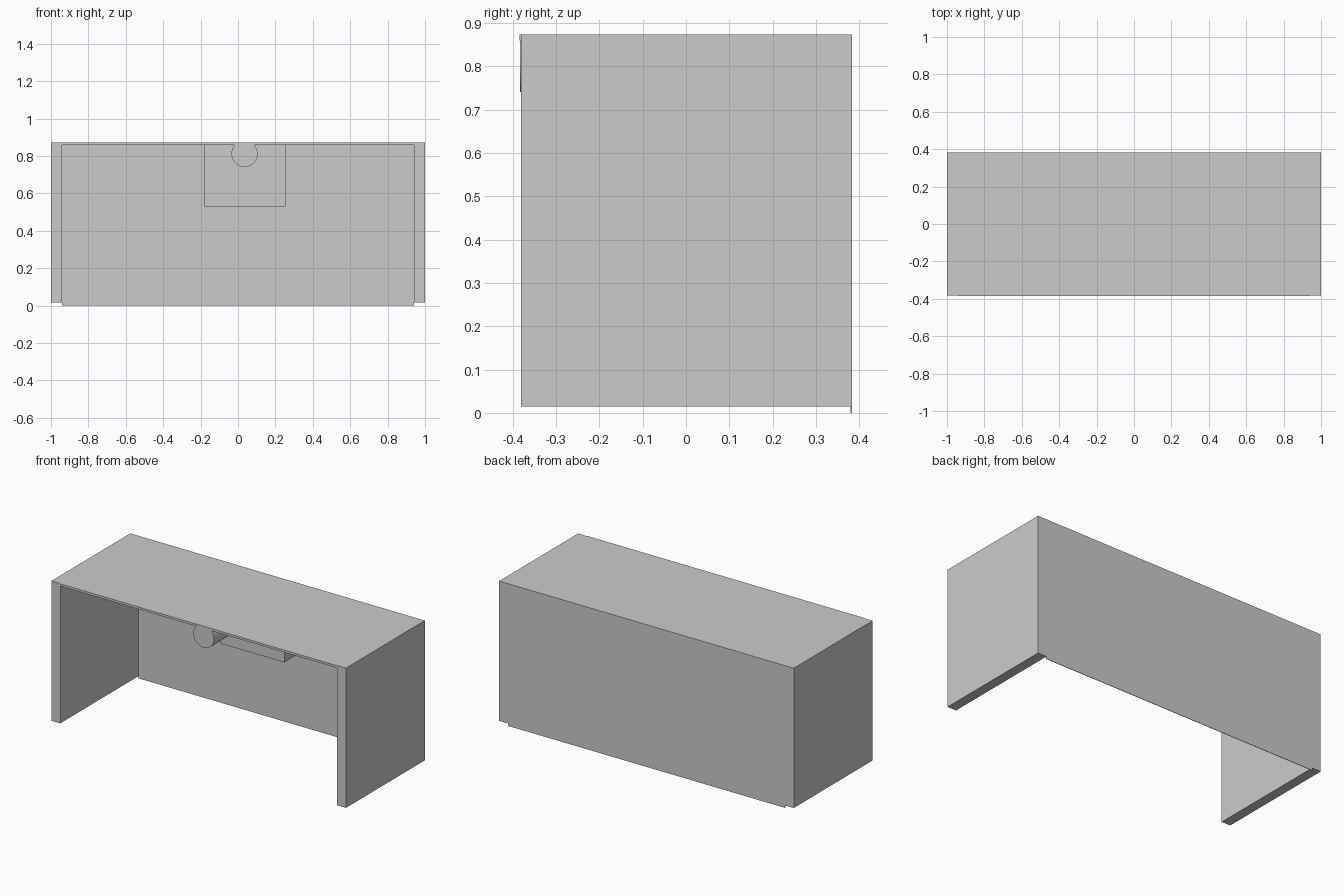
import bpy, bmesh, math

cube = bpy.data.objects.get("Cube")
if cube:
    bpy.data.objects.remove(cube, do_unlink=True)

grey = bpy.data.materials.new("plain grey")
grey.use_nodes = True
colour = (0.6, 0.6, 0.6, 1)
grey.diffuse_color = colour
grey.node_tree.nodes["Principled BSDF"].inputs["Base Color"].default_value = colour


def prism(name, profile, y0, y1):
    """Extrude an (x, z) outline from y0 back to y1."""
    bm = bmesh.new()
    face = bm.faces.new([bm.verts.new((x, y0, z)) for x, z in profile])
    ext = bmesh.ops.extrude_face_region(bm, geom=[face])
    for v in ext["geom"]:
        if isinstance(v, bmesh.types.BMVert):
            v.co.y = y1
    bmesh.ops.recalc_face_normals(bm, faces=bm.faces)
    mesh = bpy.data.meshes.new(name)
    bm.to_mesh(mesh)
    bm.free()
    mesh.materials.append(grey)
    obj = bpy.data.objects.new(name, mesh)
    bpy.context.collection.objects.link(obj)
    return obj


def box(name, x0, x1, y0, y1, z0, z1):
    return prism(name, [(x0, z0), (x1, z0), (x1, z1), (x0, z1)], y0, y1)


TOP, INNER, FRONT, BACK = 0.873, 0.94, -0.381, 0.383

# Side panels, top board and thin back sheet
box("right_side_panel", -1, -INNER, FRONT, BACK, 0.015, TOP)
box("left_side_panel", INNER, 1, FRONT, BACK, 0.015, TOP)
box("top_board", -INNER, INNER, -0.384, BACK, 0.859, TOP)
box("back_sheet", -INNER, INNER, 0.380, BACK, 0, TOP)

# Housing hung under the top, towards the back
box("under_top_housing", -0.18, 0.255, 0.086, 0.380, 0.53, 0.859)

# Round tube from the front edge to the housing, trimmed by the top
steps = 48
outline = []
for i in range(steps):
    a = 2 * math.pi * i / steps
    x, z = 0.035 + 0.07 * math.cos(a), 0.811 + 0.07 * math.sin(a)
    if z < 0.872:
        outline.append((x, z))
tube = prism("front_tube", outline, -0.383, 0.086)

# Smooth the tube wall, keeping its rims sharp
bpy.ops.object.select_all(action="DESELECT")
tube.select_set(True)
bpy.context.view_layer.objects.active = tube
bpy.ops.object.shade_smooth_by_angle(angle=math.radians(30))
